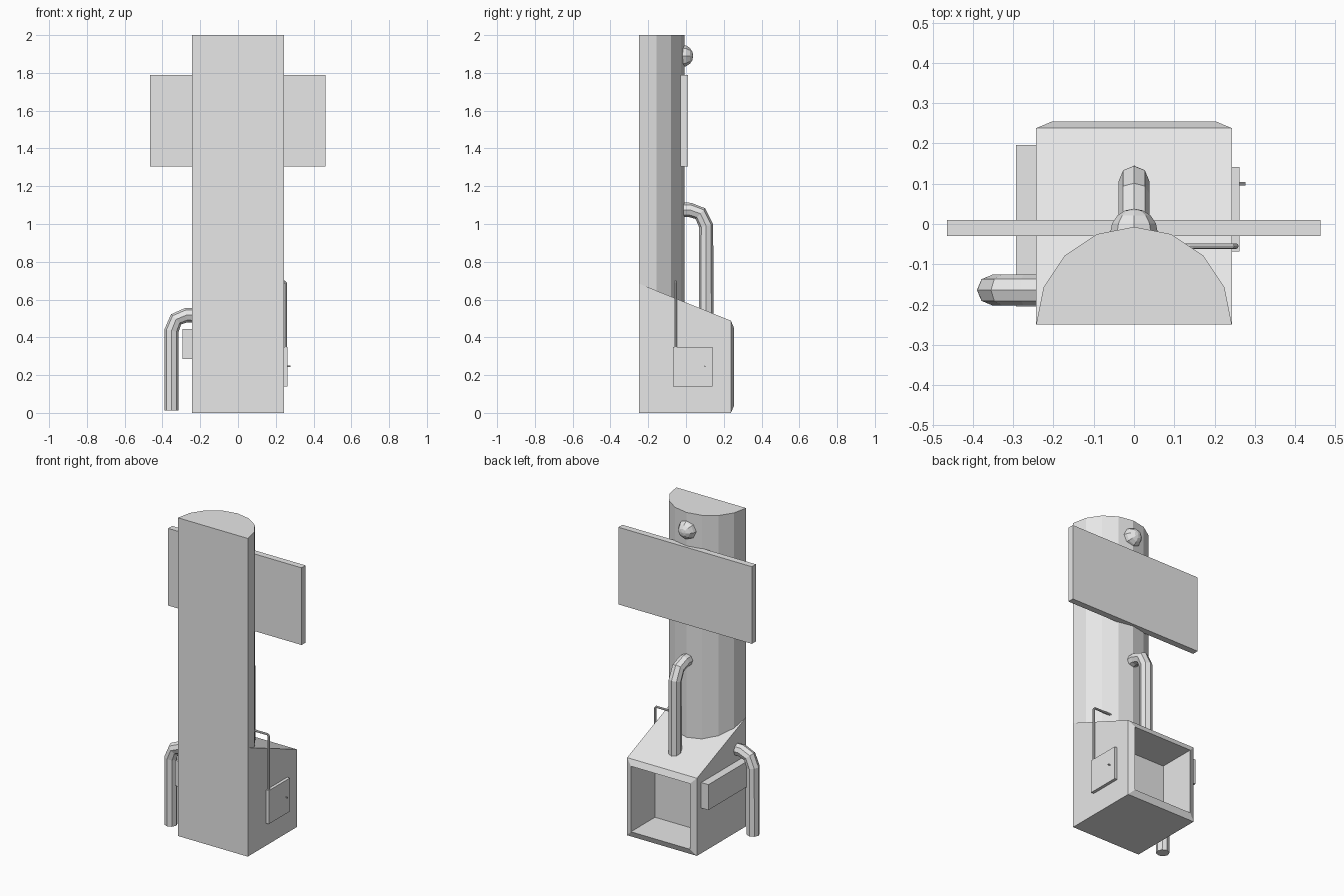
import bpy
import bmesh
import math
from mathutils import Matrix, Vector

cube = bpy.data.objects.get("Cube")
if cube:
    bpy.data.objects.remove(cube, do_unlink=True)

# One plain grey for every part
GREY = (0.8, 0.8, 0.8, 1.0)
mat = bpy.data.materials.new("plain grey")
mat.use_nodes = True
mat.diffuse_color = GREY
mat.node_tree.nodes["Principled BSDF"].inputs["Base Color"].default_value = GREY


def add_mesh(name, bm):
    bmesh.ops.recalc_face_normals(bm, faces=bm.faces[:])
    mesh = bpy.data.meshes.new(name)
    bm.to_mesh(mesh)
    bm.free()
    mesh.materials.append(mat)
    obj = bpy.data.objects.new(name, mesh)
    bpy.context.collection.objects.link(obj)
    return obj


def box(name, x, y, z):
    bm = bmesh.new()
    bmesh.ops.create_cube(bm, size=1)
    for v in bm.verts:
        v.co = Vector(r[0] + (c + 0.5) * (r[1] - r[0])
                      for c, r in zip(v.co, (x, y, z)))
    return add_mesh(name, bm)


def loft(name, rings):
    """Join matching rings of points in order and cap both ends."""
    bm = bmesh.new()
    loops = [[bm.verts.new(p) for p in ring] for ring in rings]
    for a, b in zip(loops, loops[1:]):
        for i in range(len(a)):
            j = (i + 1) % len(a)
            bm.faces.new((a[i], a[j], b[j], b[i]))
    bm.faces.new(loops[0])
    bm.faces.new(loops[-1])
    return add_mesh(name, bm)


def tube(name, points, radius, resolution=2):
    curve = bpy.data.curves.new(name, "CURVE")
    curve.dimensions = "3D"
    curve.bevel_depth = radius
    curve.bevel_resolution = resolution
    curve.use_fill_caps = True
    spline = curve.splines.new("POLY")
    spline.use_smooth = False
    spline.points.add(len(points) - 1)
    for point, co in zip(spline.points, points):
        point.co = (*co, 1)
    curve.materials.append(mat)
    obj = bpy.data.objects.new(name, curve)
    bpy.context.collection.objects.link(obj)
    return obj


HALF = 0.243
FRONT = -0.25

# Half-round column with a flat front
arc = [(HALF * math.cos(math.pi * i / 8), FRONT + HALF * math.sin(math.pi * i / 8))
       for i in range(9)]
loft("column", [[(x, y, z) for x, y in arc] for z in (0, 2)])


# Sloped base with a bevelled rim and a deep opening at the back
def frame(y, half, low, high):
    return [(-half, y, low), (half, y, low), (half, y, high), (-half, y, high)]


loft("base_housing", [
    frame(FRONT, HALF, 0, 0.685),
    frame(0.238, HALF, 0, 0.488),
    frame(0.254, 0.205, 0.038, 0.45),
    frame(0.015, 0.205, 0.038, 0.45),
])

# Wide board across the column
box("cross_board", (-0.465, 0.463), (-0.03, 0.01), (1.305, 1.79))

# Boxes on the sides of the base
box("side_box", (-0.293, -0.23), (-0.205, 0.196), (0.285, 0.445))
box("access_panel", (0.23, 0.262), (-0.068, 0.141), (0.14, 0.35))
tube("panel_knob", [(0.255, 0.1, 0.246), (0.277, 0.1, 0.246)], 0.004)

# Round lamp high on the back
bm = bmesh.new()
bmesh.ops.create_uvsphere(
    bm, u_segments=8, v_segments=8, radius=0.059,
    matrix=Matrix.Translation((0, -0.021, 1.89)) @ Matrix.Rotation(math.pi / 2, 4, "X"))
add_mesh("lamp", bm)

# Bent pipes and the thin conduit
tube("back_pipe", [(0, 0.107, 0.48), (0, 0.107, 0.99), (0, 0.076, 1.055),
                   (0, 0.02, 1.075), (0, -0.05, 1.075)], 0.038)
tube("side_pipe", [(-0.352, -0.164, 0.013), (-0.352, -0.164, 0.435),
                   (-0.328, -0.164, 0.495), (-0.275, -0.164, 0.517),
                   (-0.22, -0.164, 0.517)], 0.038)
tube("conduit", [(0.253, -0.055, 0.34), (0.253, -0.055, 0.685),
                 (0.245, -0.055, 0.695), (0.11, -0.055, 0.695)], 0.007)
